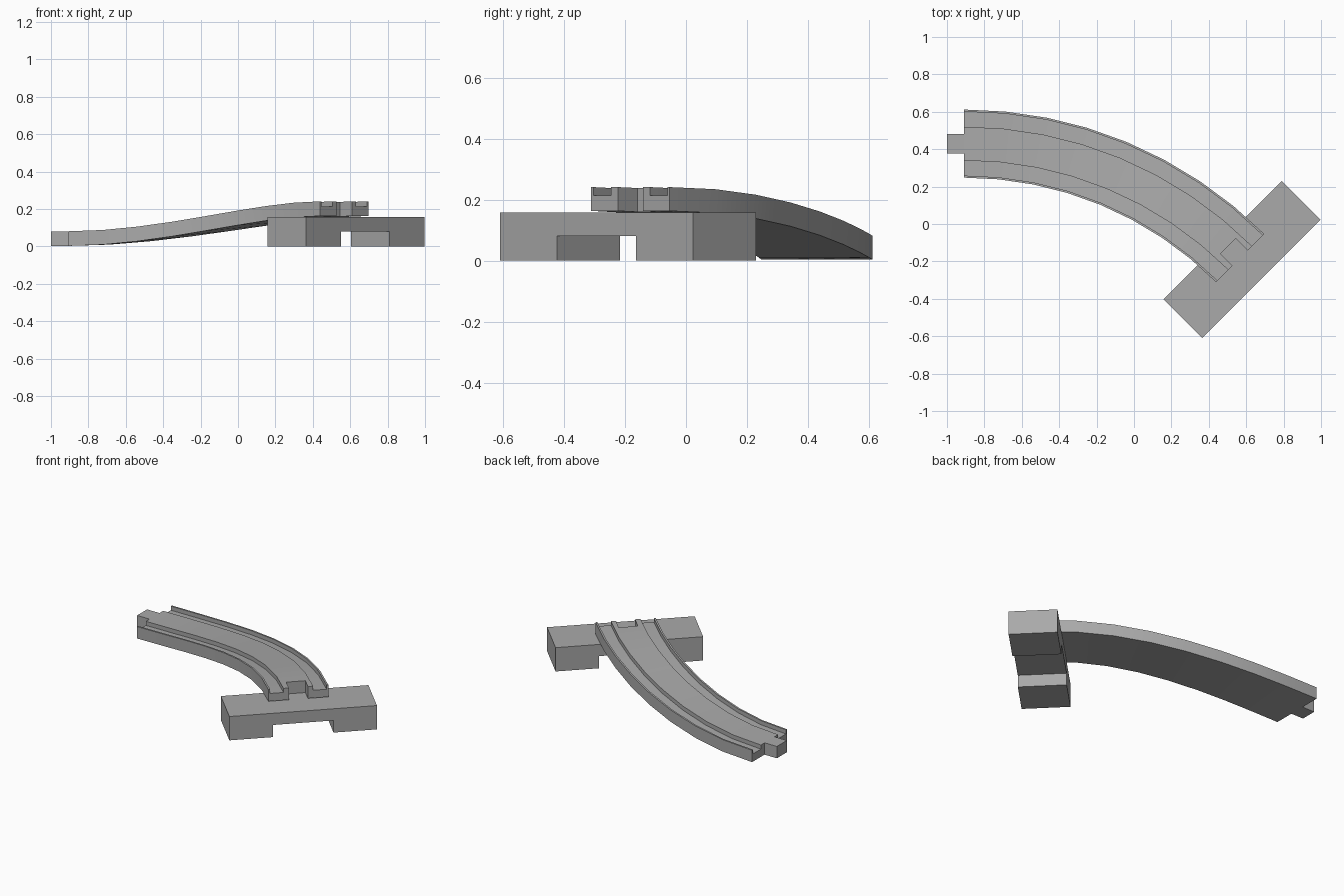
import bpy, bmesh, math
from mathutils import Matrix, Vector

if "Cube" in bpy.data.objects:
    bpy.data.objects.remove(bpy.data.objects["Cube"])

R, CX, CY = 2.09, -0.91, -1.66      # curve radius and centre
SWEEP, STEPS = math.radians(45), 8
Z0, THICK, LIFT = 0.003, 0.078, 0.16

grey = bpy.data.materials.new("plain grey")
grey.diffuse_color = (0.4, 0.4, 0.4, 1)
grey.use_nodes = True
grey.node_tree.nodes["Principled BSDF"].inputs["Base Color"].default_value = grey.diffuse_color


def add_object(name, bm, matrix=Matrix()):
    bmesh.ops.recalc_face_normals(bm, faces=bm.faces)
    mesh = bpy.data.meshes.new(name)
    bm.to_mesh(mesh)
    bm.free()
    mesh.materials.append(grey)
    obj = bpy.data.objects.new(name, mesh)
    obj.matrix_world = matrix
    bpy.context.collection.objects.link(obj)
    return obj


def prism(bm, rings):
    """Skin a list of closed rings and cap both ends."""
    rows = [[bm.verts.new(p) for p in ring] for ring in rings]
    n = len(rows[0])
    for a, b in zip(rows, rows[1:]):
        for i in range(n):
            j = (i + 1) % n
            bm.faces.new((a[i], a[j], b[j], b[i]))
    bm.faces.new(rows[0])
    bm.faces.new(rows[-1])


def box(name, size, centre, turn=0.0):
    bm = bmesh.new()
    bmesh.ops.create_cube(bm, size=1, matrix=Matrix.Diagonal((*size, 1)))
    return add_object(name, bm, Matrix.Translation(centre) @ Matrix.Rotation(turn, 4, 'Z'))


# Curved rising track: grooved cross-section swept along the arc
FLOOR = THICK - 0.027
half = [(0.182, 0), (0.182, THICK), (0.171, THICK), (0.171, FLOOR),
        (0.09, FLOOR), (0.09, THICK)]
section = half + [(-w, z) for w, z in reversed(half)]
rings = []
for k in range(STEPS + 1):
    t = k / STEPS
    a = t * SWEEP
    rise = Z0 + LIFT * t * t * (3 - 2 * t)
    rings.append([(CX + (R + w) * math.sin(a), CY + (R + w) * math.cos(a), z + rise)
                  for w, z in section])
bm = bmesh.new()
prism(bm, rings)
track = add_object("track", bm)

# Socket cut into the high end
end = Vector((CX + R * math.sin(SWEEP), CY + R * math.cos(SWEEP), 0.2))
cutter = box("socket_cutter", (0.18, 0.116, 0.3), end, -SWEEP)
cutter.hide_render = True
cut = track.modifiers.new("socket", 'BOOLEAN')
cut.operation = 'DIFFERENCE'
cut.solver = 'EXACT'
cut.object = cutter
bpy.context.view_layer.objects.active = track
bpy.ops.object.select_all(action='DESELECT')
track.select_set(True)
bpy.ops.object.modifier_apply(modifier="socket")
bpy.data.objects.remove(cutter)
bpy.ops.object.shade_smooth_by_angle(angle=math.radians(30))

# Connector tab on the low end
box("connector_tab", (0.09, 0.104, THICK), (-0.955, CY + R, Z0 + THICK / 2))

# Support block with a rectangular opening underneath
L, N, H, D = 0.4475, 0.184, 0.157, 0.08
outline = [(-L, 0), (-N, 0), (-N, D), (N, D), (N, 0), (L, 0), (L, H), (-L, H)]
bm = bmesh.new()
prism(bm, [[(u, v, z) for u, z in outline] for v in (-0.1465, 0.1465)])
add_object("support_block", bm,
           Matrix.Translation((0.577, -0.19, 0)) @ Matrix.Rotation(SWEEP, 4, 'Z'))
